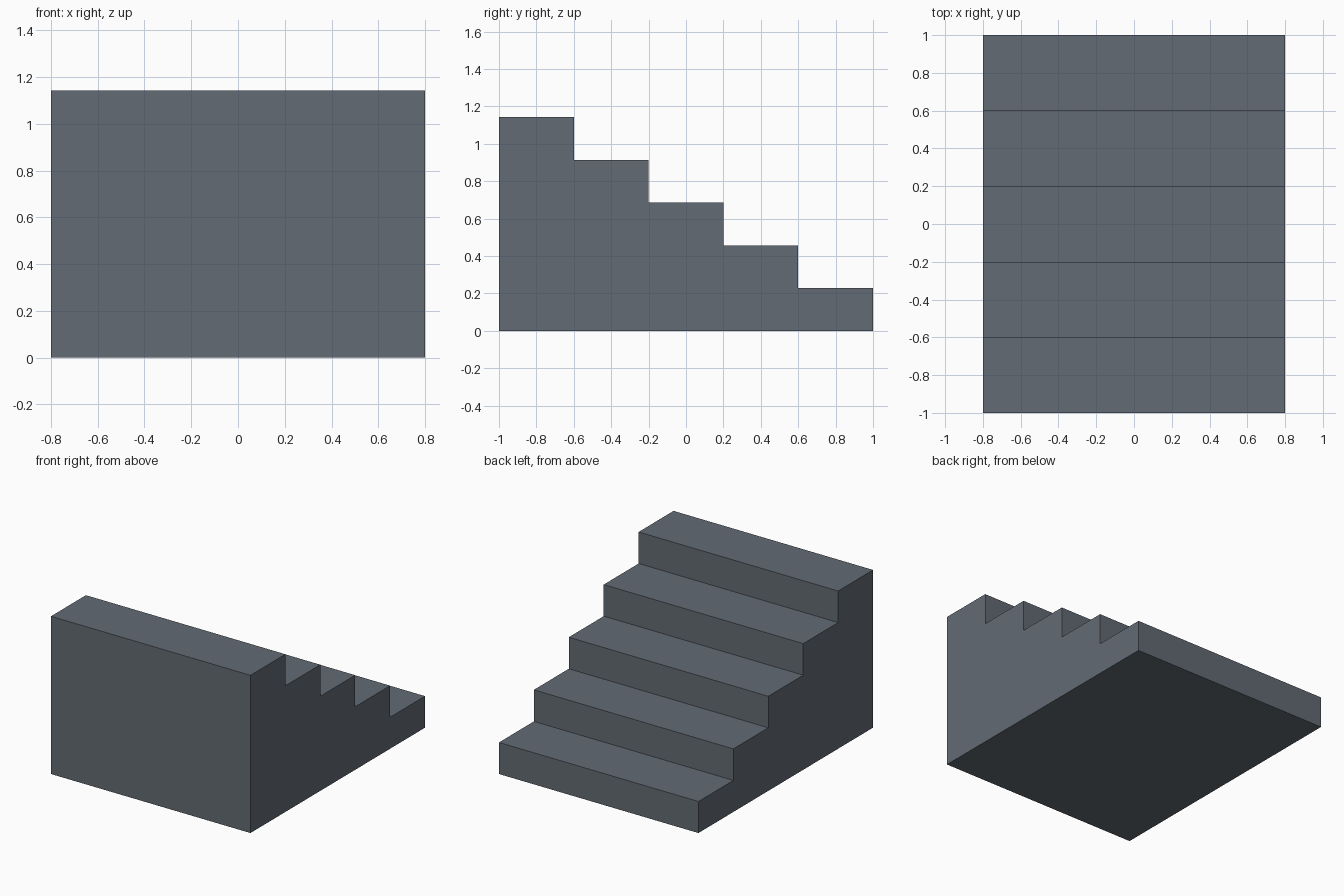
import bpy
import bmesh

if "Cube" in bpy.data.objects:
    bpy.data.objects.remove(bpy.data.objects["Cube"])

STEPS, WIDTH, DEPTH, RISE = 5, 1.6, 0.4, 0.2287

# Stepped side profile in y/z, tallest step at the front
profile = [(1, 0), (-1, 0)]
for i in range(STEPS):
    z = (STEPS - i) * RISE
    profile += [(-1 + i * DEPTH, z), (-1 + (i + 1) * DEPTH, z)]

# Extrude the profile across the width
bm = bmesh.new()
side = bm.faces.new([bm.verts.new((-WIDTH / 2, y, z)) for y, z in profile])
ext = bmesh.ops.extrude_face_region(bm, geom=[side], use_keep_orig=True)
moved = [v for v in ext["geom"] if isinstance(v, bmesh.types.BMVert)]
bmesh.ops.translate(bm, verts=moved, vec=(WIDTH, 0, 0))
bmesh.ops.recalc_face_normals(bm, faces=bm.faces[:])

mesh = bpy.data.meshes.new("stairs")
bm.to_mesh(mesh)
bm.free()

# Slate grey finish
mat = bpy.data.materials.new("slate grey")
mat.diffuse_color = (0.125, 0.145, 0.172, 1)
mat.use_nodes = True
mat.node_tree.nodes["Principled BSDF"].inputs["Base Color"].default_value = mat.diffuse_color
mesh.materials.append(mat)

stairs = bpy.data.objects.new("stairs", mesh)
bpy.context.collection.objects.link(stairs)
